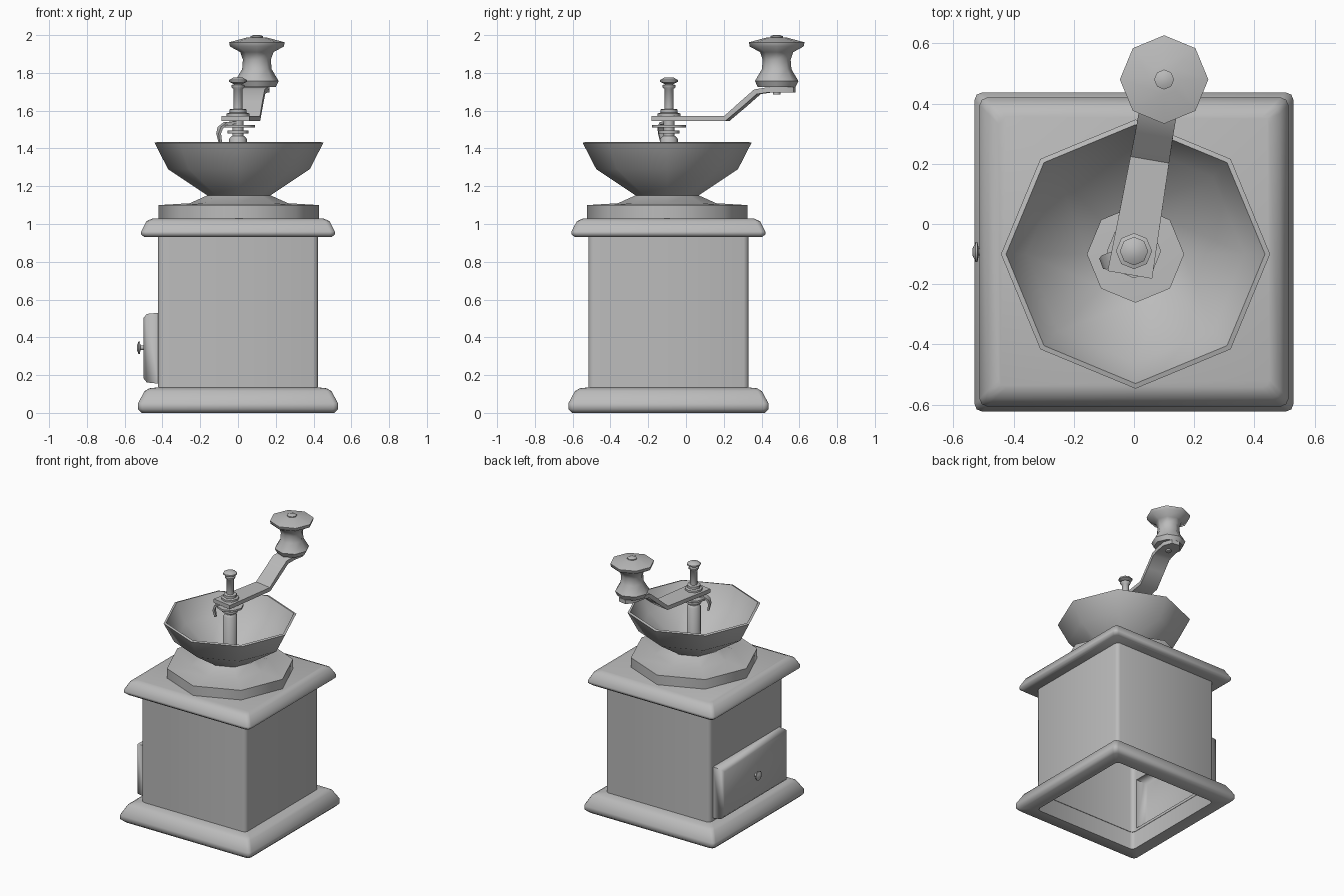
import bpy, bmesh, math
from mathutils import Vector

if "Cube" in bpy.data.objects:
    bpy.data.objects.remove(bpy.data.objects["Cube"])

GREY = (0.5, 0.5, 0.5, 1)
mat = bpy.data.materials.new("plain_grey")
mat.use_nodes = True
mat.diffuse_color = GREY
mat.node_tree.nodes["Principled BSDF"].inputs["Base Color"].default_value = GREY

BOX_Y = -0.093
HUB = (0, -0.09, 0)


def finish(bm, name, loc=(0, 0, 0), rot=(0, 0, 0), angle=50):
    """Turn a bmesh into a smooth shaded object."""
    bmesh.ops.recalc_face_normals(bm, faces=bm.faces)
    mesh = bpy.data.meshes.new(name)
    bm.to_mesh(mesh)
    bm.free()
    mesh.materials.append(mat)
    ob = bpy.data.objects.new(name, mesh)
    bpy.context.collection.objects.link(ob)
    ob.location, ob.rotation_euler = loc, rot
    bpy.ops.object.select_all(action='DESELECT')
    ob.select_set(True)
    bpy.context.view_layer.objects.active = ob
    bpy.ops.object.shade_smooth_by_angle(angle=math.radians(angle))
    return ob


def loft(rings, caps=True):
    """Bridge equal rings of points, optionally closing both ends."""
    bm = bmesh.new()
    loops = [[bm.verts.new(p) for p in ring] for ring in rings]
    n = len(loops[0])
    for a, b in zip(loops, loops[1:]):
        for i in range(n):
            j = (i + 1) % n
            bm.faces.new((a[i], a[j], b[j], b[i]))
    if caps:
        bm.faces.new(loops[0])
        bm.faces.new(loops[-1])
    bmesh.ops.recalc_face_normals(bm, faces=bm.faces)
    return bm


def rounded_square(half, z, r=0.025):
    pts = []
    for k in range(4):
        for s in range(3):
            a = math.radians(90 * k + 45 * s)
            c = math.radians(90 * k + 45)
            d = (half - r) * math.sqrt(2)
            pts.append((d * math.cos(c) + r * math.cos(a),
                        d * math.sin(c) + r * math.sin(a), z))
    return pts


def lathe(name, profile, loc, caps=True, sides=8, **kw):
    """Turn (radius, height) points about the vertical axis."""
    steps = [math.tau * i / sides for i in range(sides)]
    rings = [[(r * math.cos(a), r * math.sin(a), z) for a in steps] for r, z in profile]
    return finish(loft(rings, caps), name, loc, **kw)


def strip(name, path, thick, turn):
    """Bent flat bar along (distance, height, half width) points."""
    rings = []
    for i, (t, z, w) in enumerate(path):
        a, b = path[max(i - 1, 0)], path[min(i + 1, len(path) - 1)]
        n = Vector((a[1] - b[1], b[0] - a[0])).normalized() * thick / 2
        rings.append([(-w, t - n.x, z - n.y), (w, t - n.x, z - n.y),
                      (w, t + n.x, z + n.y), (-w, t + n.x, z + n.y)])
    return finish(loft(rings), name, HUB, (0, 0, math.radians(turn)), 40)


# Open box with its flared foot
box = loft([rounded_square(h, z) for h, z in (
    (0.42, 0.13), (0.42, 0), (0.51, 0), (0.53, 0.02), (0.53, 0.05),
    (0.495, 0.115), (0.47, 0.13), (0.423, 0.135), (0.423, 0.94))], caps=False)


def side_wall():
    return [f for f in box.faces if f.calc_center_median().x < -0.42
            and 0.137 < f.calc_center_median().z < 0.93 and abs(f.normal.x) > 0.99]


# Drawer front raised out of the side wall
for co, no in (((0, 0, 0.155), (0, 0, 1)), ((0, 0, 0.53), (0, 0, 1)),
               ((0, 0.385, 0), (0, 1, 0)), ((0, -0.385, 0), (0, 1, 0))):
    faces = side_wall()
    geom = faces + list({e for f in faces for e in f.edges}) + list({v for f in faces for v in f.verts})
    bmesh.ops.bisect_plane(box, geom=geom, plane_co=co, plane_no=no)
box.normal_update()
panel = [f for f in side_wall() if abs(f.calc_center_median().y) < 0.1
         and 0.3 < f.calc_center_median().z < 0.4]
sign = 1 if panel[0].normal.x < 0 else -1
for inset, depth in ((0.006, 0.06), (0.02, 0.016)):
    bmesh.ops.inset_region(box, faces=panel, thickness=inset, depth=depth * sign, use_even_offset=True)
finish(box, "box_with_drawer", (0, BOX_Y, 0), angle=75)

# Drawer pull, turned on its side
lathe("drawer_pull", [(0.02, -0.005), (0.012, 0.005), (0.012, 0.02), (0.034, 0.024),
                      (0.034, 0.03), (0.012, 0.04)],
      (-0.496, BOX_Y, 0.345), rot=(0, -math.pi / 2, 0))

# Lid slab
finish(loft([rounded_square(h, z) for h, z in (
    (0.495, 0.93), (0.513, 0.945), (0.513, 0.96), (0.485, 1.015), (0.45, 1.03))]),
    "lid", (0, BOX_Y, 0), angle=75)

# Eight sided collar and hopper bowl
BOWL = (0.005, -0.1, 0)
lathe("hopper_collar", [(0.425, 1.025), (0.425, 1.1), (0.26, 1.11), (0.16, 1.155)], BOWL, caps=False)
lathe("hopper_bowl", [(0.165, 1.15), (0.375, 1.29), (0.447, 1.43), (0.43, 1.435),
                      (0.362, 1.298), (0.16, 1.16)], BOWL, caps=False)

# Grinding shaft with its washers
lathe("shaft", [(0.047, 1.03), (0.047, 1.45), (0.035, 1.465), (0.03, 1.465), (0.03, 1.56)], HUB)
lathe("small_washer", [(0.055, 1.48), (0.055, 1.495)], HUB)
lathe("large_washer", [(0.09, 1.512), (0.09, 1.525)], HUB)
lathe("clamp_nut", [(0.06, 1.57), (0.06, 1.585), (0.045, 1.59), (0.045, 1.607), (0.024, 1.61),
                    (0.024, 1.715), (0.035, 1.725), (0.035, 1.735), (0.02, 1.74), (0.047, 1.752),
                    (0.047, 1.762), (0.025, 1.775)], HUB)

# Catch hook and crank arm
strip("catch_hook", [(0, 1.538, 0.025), (0.07, 1.532, 0.025), (0.1, 1.51, 0.025),
                     (0.11, 1.48, 0.018), (0.1, 1.43, 0.008)], 0.014, 111)
strip("crank_arm", [(-0.08, 1.558, 0.075), (0.31, 1.558, 0.065), (0.4, 1.635, 0.063),
                    (0.475, 1.7, 0.063), (0.54, 1.71, 0.063), (0.62, 1.71, 0.063),
                    (0.675, 1.71, 0.03)], 0.028, -9.8)

# Wooden grip with its screw
GRIP = (0.1, 0.48, 0)
lathe("grip", [(0.1, 1.725), (0.115, 1.757), (0.078, 1.82), (0.074, 1.87), (0.088, 1.91),
               (0.143, 1.94), (0.147, 1.962), (0.05, 1.988)], GRIP)
lathe("grip_screw", [(0.033, 1.98), (0.033, 1.994), (0.018, 2.0)], GRIP)
lathe("grip_bolt", [(0.02, 1.685), (0.02, 1.74)], GRIP)
